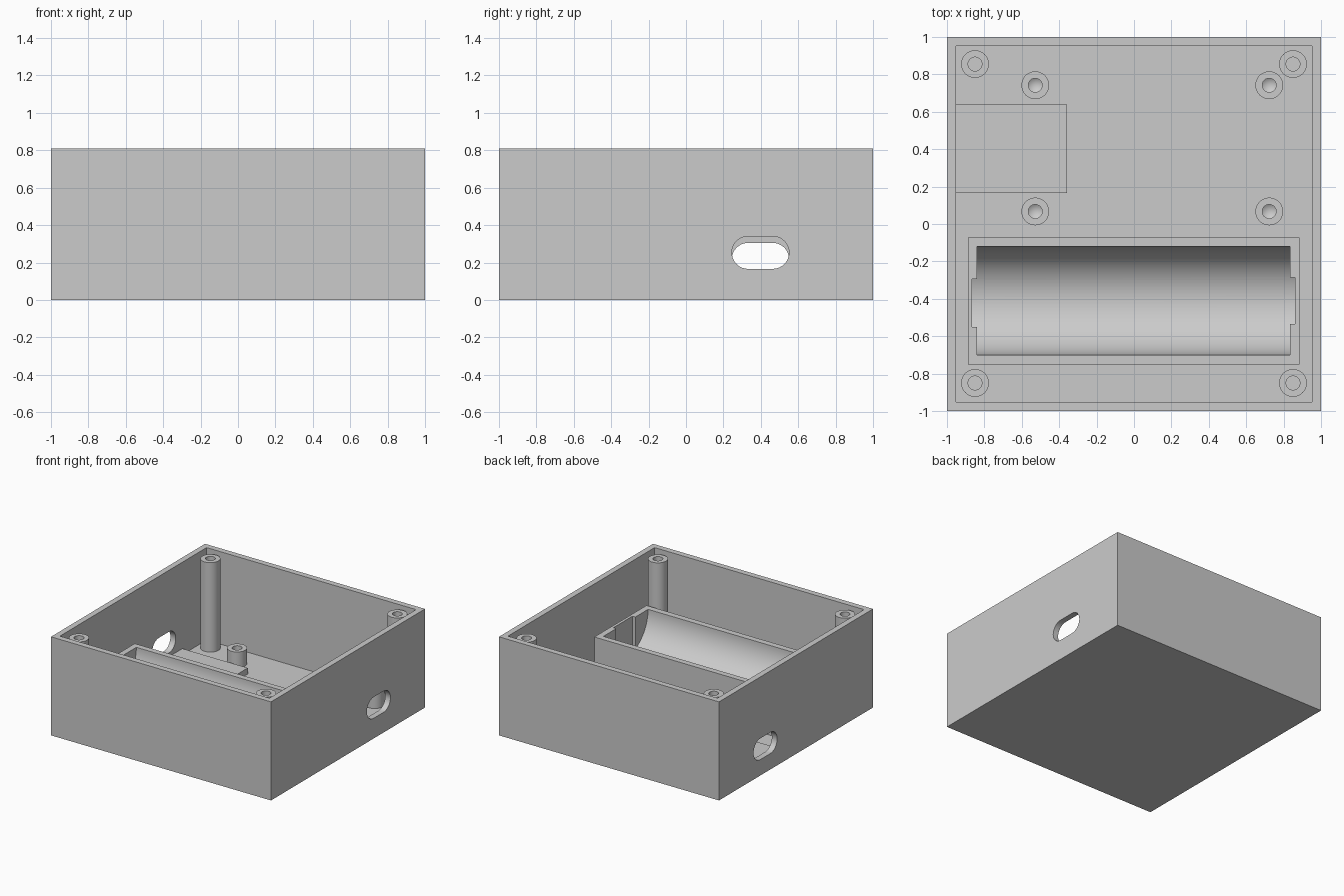
import bpy, bmesh, math

if "Cube" in bpy.data.objects:
    bpy.data.objects.remove(bpy.data.objects["Cube"])

grey = bpy.data.materials.new("light_grey")
grey.diffuse_color = (0.6, 0.6, 0.6, 1)
grey.use_nodes = True
grey.node_tree.nodes["Principled BSDF"].inputs["Base Color"].default_value = grey.diffuse_color

H, WALL, FLOOR = 0.81, 0.048, 0.05


def finish(name, bm, smooth=False):
    bmesh.ops.recalc_face_normals(bm, faces=bm.faces)
    me = bpy.data.meshes.new(name)
    bm.to_mesh(me)
    bm.free()
    me.materials.append(grey)
    ob = bpy.data.objects.new(name, me)
    bpy.context.collection.objects.link(ob)
    if smooth:
        shade(ob)
    return ob


def shade(ob):
    bpy.ops.object.select_all(action='DESELECT')
    ob.select_set(True)
    bpy.context.view_layer.objects.active = ob
    bpy.ops.object.shade_smooth_by_angle(angle=math.radians(30))


def prism_x(name, pts, x0, x1):
    """Extrude a (y, z) outline along x."""
    bm = bmesh.new()
    face = bm.faces.new([bm.verts.new((x0, y, z)) for y, z in pts])
    ext = bmesh.ops.extrude_face_region(bm, geom=[face])
    verts = [g for g in ext["geom"] if isinstance(g, bmesh.types.BMVert)]
    bmesh.ops.translate(bm, verts=verts, vec=(x1 - x0, 0, 0))
    return finish(name, bm)


def box(name, x0, x1, y0, y1, z0, z1):
    return prism_x(name, [(y0, z0), (y1, z0), (y1, z1), (y0, z1)], x0, x1)


def lathe(name, profile, x, y, n=48):
    """Revolve an (r, z) profile that starts and ends on the axis."""
    bm = bmesh.new()
    verts = [bm.verts.new((x + r, y, z)) for r, z in profile]
    edges = [bm.edges.new(p) for p in zip(verts, verts[1:])]
    bmesh.ops.spin(bm, geom=verts + edges, cent=(x, y, 0), axis=(0, 0, 1),
                   angle=2 * math.pi, steps=n)
    bmesh.ops.remove_doubles(bm, verts=bm.verts, dist=1e-5)
    return finish(name, bm, True)


def cut(ob, cutters):
    """Subtract the cutters, bake the result and remove them."""
    for c in cutters:
        c.hide_render = True
        m = ob.modifiers.new("cut", 'BOOLEAN')
        m.operation, m.solver, m.object = 'DIFFERENCE', 'EXACT', c
        bpy.context.view_layer.objects.active = ob
        bpy.ops.object.modifier_apply(modifier=m.name)
        bpy.data.objects.remove(c, do_unlink=True)
    shade(ob)


def slot_outline(yc, zc, half_len, r, n=16):
    pts = []
    for side, start in ((1, -90), (-1, 90)):
        for i in range(n + 1):
            a = math.radians(start + 180 * i / n)
            pts.append((yc + side * (half_len - r) + r * math.cos(a),
                        zc + r * math.sin(a)))
    return pts


# Open-topped case with a rounded port in each side wall
case = box("case", -1, 1, -1, 1, 0, H)
inner = 1 - WALL
cut(case, [
    box("cavity", -inner, inner, -inner, inner, FLOOR, H + 0.2),
    prism_x("right_port", slot_outline(0.398, 0.253, 0.153, 0.087), 0.9, 1.1),
    prism_x("left_port", slot_outline(0.398, 0.218, 0.153, 0.087), -1.1, -0.9),
])

# Battery cradle: block with a half-round trough and a contact notch at each end
YC, R, TOP = -0.41, 0.29, 0.43


def trough_outline(y0, y1, n=48):
    a0 = math.acos(max(-1, min(1, (y0 - YC) / R)))
    a1 = math.acos(max(-1, min(1, (y1 - YC) / R)))
    arc = []
    for i in range(n + 1):
        a = a0 + (a1 - a0) * i / n
        arc.append((YC + R * math.cos(a), TOP - R * math.sin(a)))
    return [(arc[0][0], TOP + 0.2)] + arc + [(arc[-1][0], TOP + 0.2)]


cradle = box("battery_cradle", -0.888, 0.884, -0.75, -0.072, FLOOR - 0.01, TOP)
cut(cradle, [
    prism_x("trough", trough_outline(YC - R, YC + R), -0.84, 0.835),
    prism_x("left_notch", trough_outline(-0.55, -0.295), -0.865, -0.8),
    prism_x("right_notch", trough_outline(-0.535, -0.285), 0.8, 0.861),
])

# Raised pad for the charging board
box("board_pad", -inner - 0.01, -0.358, 0.167, 0.638, FLOOR - 0.01, 0.1)

# Tall corner screw posts with flat-bottomed holes
RO, RI, BASE = 0.074, 0.037, FLOOR - 0.01
for x in (-0.85, 0.85):
    for y in (-0.85, 0.855):
        lathe("screw_post", [(0, BASE), (RO, BASE), (RO, 0.785), (RI, 0.785),
                             (RI, 0.5), (0, 0.5)], x, y)

# Short board standoffs with drill-pointed holes
for x in (-0.528, 0.723):
    for y in (0.067, 0.742):
        lathe("board_standoff", [(0, BASE), (RO, BASE), (RO, 0.18), (RI, 0.18),
                                 (RI, 0.09), (0, 0.065)], x, y)
